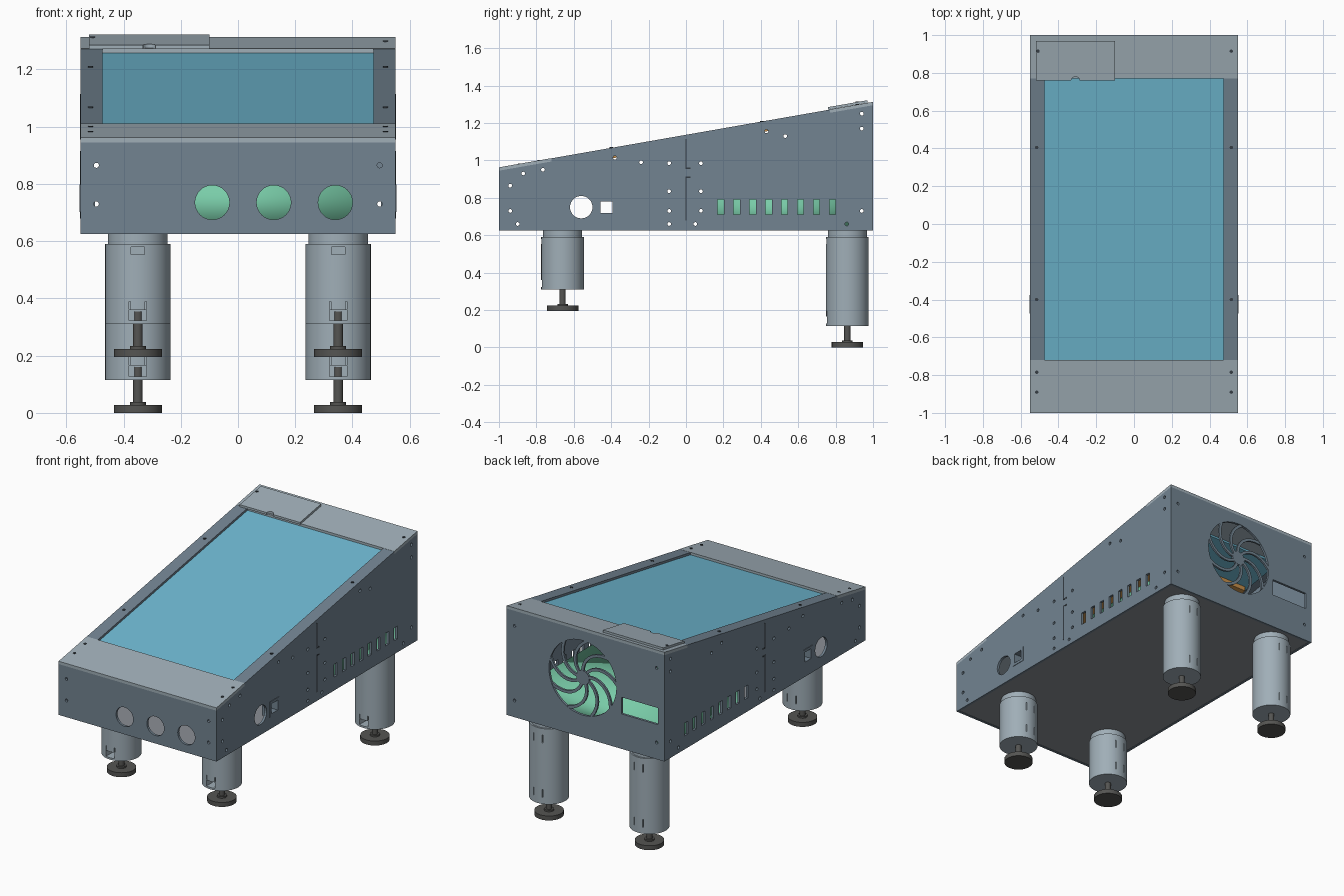
import bpy, bmesh, math
from mathutils import Vector

if "Cube" in bpy.data.objects:
    bpy.data.objects.remove(bpy.data.objects["Cube"])


def material(name, r, g, b):
    m = bpy.data.materials.new(name)
    m.use_nodes = True
    m.diffuse_color = (r, g, b, 1)
    m.node_tree.nodes["Principled BSDF"].inputs["Base Color"].default_value = (r, g, b, 1)
    return m


SLATE = material("slate panel", .17, .23, .285)
PALE = material("pale grey", .35, .425, .475)
BASE = material("base grey", .26, .275, .30)
SCREEN = material("screen blue", .16, .485, .645)
GREEN = material("mint green", .19, .60, .39)
ORANGE = material("amber", .58, .28, .07)
DARK = material("dark rubber", .09, .09, .085)
SHADOW = material("seam dark", .035, .045, .055)


def top(y):
    """Height of the sloped top edge of the cabinet."""
    return .945 + .175 * (y + 1)


def circle(u, v, r, n=32):
    return [(u + r * math.cos(2 * math.pi * i / n), v + r * math.sin(2 * math.pi * i / n))
            for i in range(n)]


def rect(u0, u1, v0, v1):
    return [(u0, v0), (u1, v0), (u1, v1), (u0, v1)]


def slope(y0, y1, d0, d1):
    return [(y0, top(y0) + d0), (y1, top(y1) + d0), (y1, top(y1) + d1), (y0, top(y0) + d1)]


def make(name, mat, prisms, smooth=None):
    """Build one object from prisms: (outline, axis, start, end)."""
    bm = bmesh.new()
    place = {"x": lambda u, v, w: (w, u, v), "y": lambda u, v, w: (u, w, v),
             "z": lambda u, v, w: (u, v, w)}
    for pts, axis, a, b in prisms:
        lo = [bm.verts.new(place[axis](u, v, a)) for u, v in pts]
        hi = [bm.verts.new(place[axis](u, v, b)) for u, v in pts]
        bm.faces.new(lo)
        bm.faces.new(hi[::-1])
        for i in range(len(pts)):
            j = (i + 1) % len(pts)
            bm.faces.new((lo[i], hi[i], hi[j], lo[j]))
    bmesh.ops.recalc_face_normals(bm, faces=bm.faces)
    me = bpy.data.meshes.new(name)
    bm.to_mesh(me)
    bm.free()
    if mat:
        me.materials.append(mat)
    ob = bpy.data.objects.new(name, me)
    bpy.context.scene.collection.objects.link(ob)
    if smooth:
        shade(ob, smooth)
    return ob


def shade(ob, angle):
    for p in ob.data.polygons:
        p.use_smooth = True
    ob.data.set_sharp_from_angle(angle=math.radians(angle))


def cut(ob, prisms):
    """Subtract prisms and bake the result."""
    cutter = make("cutter", None, prisms)
    cutter.hide_render = True
    mod = ob.modifiers.new("cut", "BOOLEAN")
    mod.operation, mod.solver, mod.object = "DIFFERENCE", "EXACT", cutter
    dg = bpy.context.evaluated_depsgraph_get()
    dg.update()
    baked = bpy.data.meshes.new_from_object(ob.evaluated_get(dg))
    ob.modifiers.clear()
    ob.data = baked
    bpy.data.objects.remove(cutter)


# Cabinet walls
body = make("cabinet", SLATE, [([(-1, .625), (1, .625), (1, top(1)), (-1, top(-1))], "x", -.55, .55)])
cut(body, [(rect(-.535, .535, -.985, .985), "z", .5, 1.6)])

# Side openings: screw holes, round port, switch hole, vent slots
screws = [(-.94, .865), (-.94, .73), (-.9, .66), (-.87, .93), (-.765, .95), (-.38, 1.015),
          (-.24, .99), (.05, .66), (.43, 1.155), (.53, 1.13), (.94, 1.25), (.94, 1.17),
          (.94, .73), (.86, .66), (-.09, .66)]
screws += [(y, z) for y in (-.09, .08) for z in (.73, .835, .985)]
side = [(circle(y, z, .01, 12), "x", -1, 1) for y, z in screws]
side.append((circle(-.56, .75, .06), "x", -1, 1))
side.append((rect(-.473, -.377, .702, .798), "x", -1, 1))
side += [(rect(y - .017, y + .017, .71, .79), "x", -1, 1)
         for y in (.185 + .0855 * i for i in range(8))]
cut(body, side)

# Front openings
front = [(circle(x, .735, .06), "y", -1.1, -.9) for x in (-.09, .125, .34)]
front += [(circle(x, z, .009, 12), "y", -1.1, -.9) for x in (-.495, .495) for z in (.73, .865)]
cut(body, front)

# Rear openings
rear = [(circle(.02, 1.0, .235, 48), "y", .9, 1.1), (rect(-.505, -.25, .845, .95), "y", .9, 1.1)]
rear += [(circle(x, z, .009, 12), "y", .9, 1.1) for x in (-.495, .495) for z in (.73, 1.2)]
cut(body, rear)

# Fan grille: hub and swept spokes
grille = [(circle(.02, 1.0, .045), "y", .985, .999)]
for k in range(9):
    left, right = [], []
    for i in range(9):
        r = .035 + .204 * i / 8
        a = 2 * math.pi * k / 9 + 1.0 * (r / .24) ** 1.4
        c = Vector((.02 + r * math.cos(a), 1 + r * math.sin(a)))
        t = a + math.atan(1.4 * (r / .24) ** 1.4)
        n = Vector((-math.sin(t), math.cos(t))) * .009
        left.append(tuple(c + n))
        right.append(tuple(c - n))
    grille.append((left + right[::-1], "y", .986, .998))
make("fan_grille", SLATE, grille)

# Floor panel
make("base_panel", BASE, [(rect(-.537, .537, -.987, .987), "z", .627, .64)])

# Top surround: front and back plates, side rails
make("front_plate", PALE, [(slope(-1, -.72, 0, .018), "x", -.55, .55)])
make("back_plate", PALE, [(slope(.77, 1, 0, .018), "x", -.55, .55)])
for name, s in (("left", 1), ("right", -1)):
    make(name + "_rail", SLATE, [(slope(-.72, .77, 0, .017), "x", s * .473, s * .55)])
    # Switch surround
    bezel = make(name + "_switch_bezel", SLATE, [(rect(-.473, -.377, .702, .798), "x", s * .50, s * .553)])
    cut(bezel, [(rect(-.456, -.394, .719, .781), "x", s * .4, s * .6)])
    # Joint line between the side panels
    make(name + "_side_seam", SHADOW, [
        (rect(-.004, .004, .68, .915), "x", s * .549, s * .5515),
        (rect(-.004, .004, .955, 1.115), "x", s * .549, s * .5515),
        (rect(.004, .025, .907, .915), "x", s * .549, s * .5515),
        (rect(.004, .025, .955, .963), "x", s * .549, s * .5515)])

# Raised access cover with a thumb notch
cover = make("access_cover", PALE, [(slope(.76, .97, .0185, .032), "x", -.52, -.10)])
cut(cover, [(circle(-.31, .757, .023, 24), "z", 1, 1.6)])

# Screw heads on the surround
heads = [(circle(x, y, .009, 12), "z", top(y) + .01, top(y) + .0205)
         for x in (-.515, .515) for y in (-.89, -.785, -.4, .405, .915)
         if not (x < 0 and y > .9)]
heads.append((circle(-.508, .915, .009, 12), "z", top(.915) + .028, top(.915) + .0345))
make("surround_screws", SHADOW, heads)

# Display and the parts inside the cabinet
make("screen", SCREEN, [(slope(-.72, .77, -.012, .003), "x", -.475, .475)])
make("screen_backing", ORANGE, [(slope(-.66, .5, -.04, -.0125), "x", -.45, .45)])
make("inner_housing", GREEN, [(rect(-.46, .46, .12, .905), "z", .645, .815)], smooth=180)

# Legs with adjustable feet
for row, y, bottom in (("front", -.66, .31), ("back", .863, .115)):
    for name, x in (("left", .35), ("right", -.35)):
        label = row + "_" + name
        leg = make(label + "_leg", PALE, [(circle(x, y, .114, 64), "z", bottom, .59)])
        slits = [(rect(x + s * .03 - .003, x + s * .03 + .003, y + .09, y + .13), "z", z, z + .05)
                 for s in (-1, 1) for z in (bottom + .04, .50)]
        slits += [(rect(x + s * .028 - .003, x + s * .028 + .003, y - .13, y - .09), "z",
                   bottom + .052, bottom + .08) for s in (-1, 1)]
        cut(leg, slits + [
            (rect(x - .03, x + .03, y - .13, y - .012), "z", bottom + .012, bottom + .05),
            (rect(x - .024, x + .024, y - .13, y - .08), "z", .553, .579)])
        shade(leg, 30)
        make(label + "_leg_collar", PALE, [(circle(x, y, .104, 64), "z", .585, .628)], smooth=30)
        z = bottom - .115
        make(label + "_foot", DARK, [
            (circle(x, y, .084, 48), "z", z, z + .028),
            (circle(x, y, .028, 24), "z", z + .025, z + .038),
            (circle(x, y, .017, 24), "z", z + .03, bottom + .045)], smooth=30)
